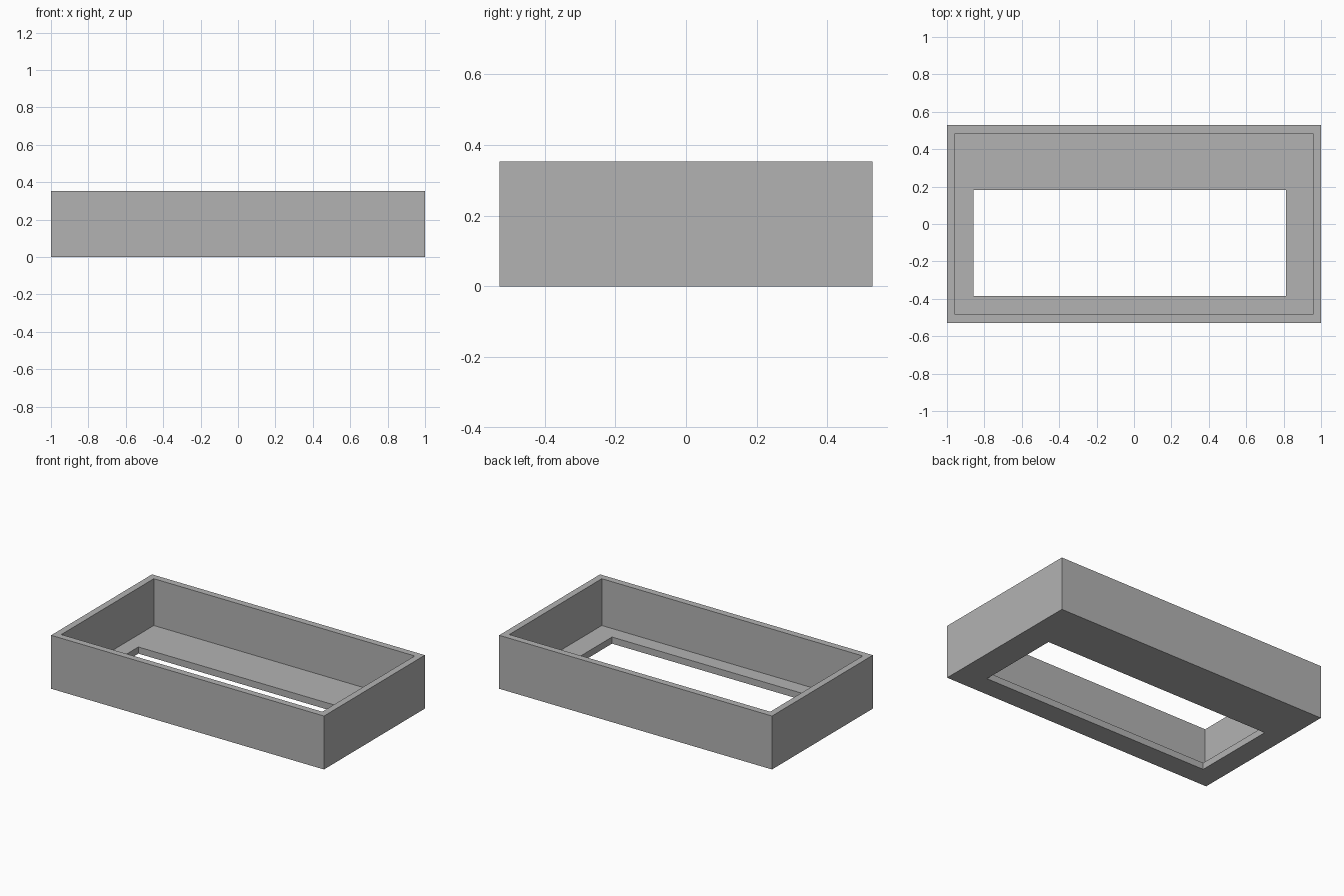
import bpy
import bmesh

default = bpy.data.objects.get("Cube")
if default:
    bpy.data.objects.remove(default, do_unlink=True)

# Overall sizes
HALF_X, HALF_Y, HEIGHT = 1.0, 0.528, 0.354
WALL = 0.044
FLOOR = 0.044

# Single grey material
grey = bpy.data.materials.new("plain_grey")
grey.use_nodes = True
colour = (0.45, 0.45, 0.45, 1.0)
grey.diffuse_color = colour
grey.node_tree.nodes["Principled BSDF"].inputs["Base Color"].default_value = colour


def rectangle(x0, x1, y0, y1):
    return [(x0, y0), (x1, y0), (x1, y1), (x0, y1)]


def ring(bm, corners, z):
    return [bm.verts.new((x, y, z)) for x, y in corners]


outer = rectangle(-HALF_X, HALF_X, -HALF_Y, HALF_Y)
inner = rectangle(-HALF_X + WALL, HALF_X - WALL, -HALF_Y + WALL, HALF_Y - WALL)
opening = rectangle(-0.857, 0.812, -0.385, 0.181)

# Cross-section loops: underside, outer wall, rim, inner wall, floor, opening edge
bm = bmesh.new()
loops = [
    ring(bm, opening, 0),
    ring(bm, outer, 0),
    ring(bm, outer, HEIGHT),
    ring(bm, inner, HEIGHT),
    ring(bm, inner, FLOOR),
    ring(bm, opening, FLOOR),
]
for a, b in zip(loops, loops[1:] + loops[:1]):
    for i in range(4):
        j = (i + 1) % 4
        bm.faces.new((a[i], a[j], b[j], b[i]))
bmesh.ops.recalc_face_normals(bm, faces=bm.faces)

mesh = bpy.data.meshes.new("open_tray")
bm.to_mesh(mesh)
bm.free()
mesh.materials.append(grey)
tray = bpy.data.objects.new("open_tray", mesh)
bpy.context.collection.objects.link(tray)
